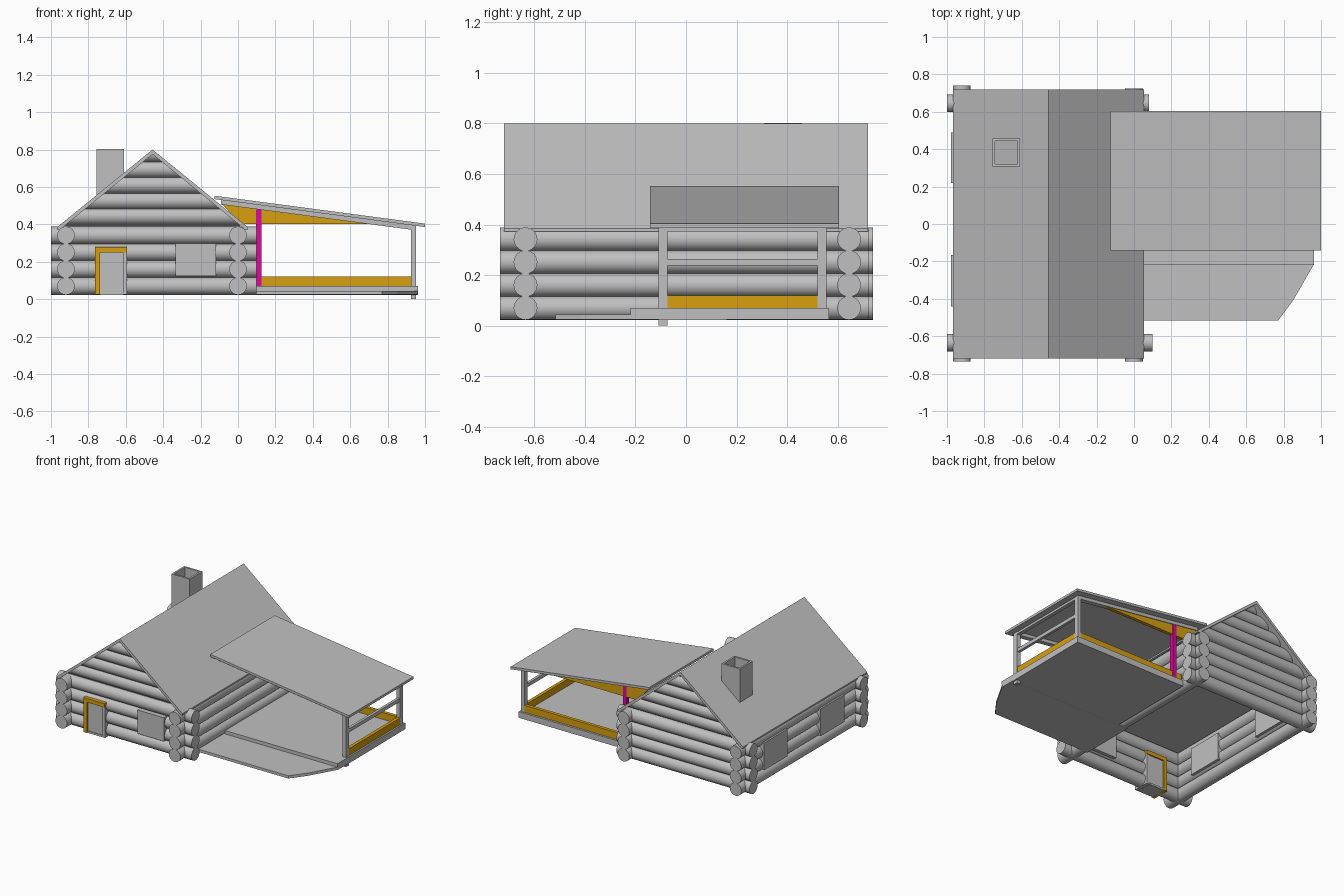
import bpy, bmesh, math
from mathutils import Vector, Matrix

if "Cube" in bpy.data.objects:
    bpy.data.objects.remove(bpy.data.objects["Cube"])


def material(name, rgb):
    m = bpy.data.materials.new(name)
    m.diffuse_color = (*rgb, 1)
    m.use_nodes = True
    m.node_tree.nodes["Principled BSDF"].inputs["Base Color"].default_value = m.diffuse_color
    return m


GREY = material("grey", (0.527, 0.527, 0.527))
OCHRE = material("ochre", (0.68, 0.35, 0.005))
PINK = material("magenta", (0.72, 0.003, 0.34))


def finish(name, bm, mat, smooth=False):
    bmesh.ops.recalc_face_normals(bm, faces=bm.faces)
    me = bpy.data.meshes.new(name)
    bm.to_mesh(me)
    bm.free()
    me.materials.append(mat)
    ob = bpy.data.objects.new(name, me)
    bpy.context.collection.objects.link(ob)
    if smooth:
        bpy.ops.object.select_all(action='DESELECT')
        ob.select_set(True)
        bpy.context.view_layer.objects.active = ob
        bpy.ops.object.shade_smooth_by_angle(angle=math.radians(35))
    return ob


def prism(name, pts, axis, a, b, mat=GREY):
    """Extrude a 2D outline along an axis from a to b."""
    place = {'x': lambda p, t: (t, p[0], p[1]),
             'y': lambda p, t: (p[0], t, p[1]),
             'z': lambda p, t: (p[0], p[1], t)}[axis]
    bm = bmesh.new()
    lo = [bm.verts.new(place(p, a)) for p in pts]
    hi = [bm.verts.new(place(p, b)) for p in pts]
    bm.faces.new(lo)
    bm.faces.new(hi)
    n = len(pts)
    for i in range(n):
        j = (i + 1) % n
        bm.faces.new((lo[i], lo[j], hi[j], hi[i]))
    return finish(name, bm, mat)


def box(name, x, y, z, mat=GREY):
    return prism(name, [(x[0], y[0]), (x[1], y[0]), (x[1], y[1]), (x[0], y[1])], 'z', *z, mat)


def log(name, axis, a, b, side, z, r=0.047, cuts=()):
    """Round log along x or y, optionally trimmed by planes."""
    bm = bmesh.new()
    mid = (a + b) / 2
    if axis == 'x':
        m = Matrix.Translation((mid, side, z)) @ Matrix.Rotation(math.pi / 2, 4, 'Y')
    else:
        m = Matrix.Translation((side, mid, z)) @ Matrix.Rotation(math.pi / 2, 4, 'X')
    bmesh.ops.create_cone(bm, cap_ends=True, segments=24, radius1=r, radius2=r,
                          depth=b - a, matrix=m)
    for co, no in cuts:
        bmesh.ops.bisect_plane(bm, geom=bm.verts[:] + bm.edges[:] + bm.faces[:],
                               plane_co=co, plane_no=no, clear_outer=True)
        edges = [e for e in bm.edges if e.is_boundary]
        if edges:
            bmesh.ops.holes_fill(bm, edges=edges)
    return finish(name, bm, GREY, smooth=True)


# Main roof measurements
RX, RZ, EZ, HALF = -0.457, 0.80, 0.385, 0.51
SLOPE = (RZ - EZ) / HALF
T = 0.025
L, R = RX - HALF, RX + HALF

# Log walls, crossing at the corners
for i in range(4):
    z = 0.07 + i * 0.0905
    log("front_wall_log", 'x', -1.0, 0.10, -0.635, z)
    log("back_wall_log", 'x', -1.0, 0.08, 0.645, z)
    log("left_wall_log", 'y', -0.735, 0.74, -0.92, z)
    log("right_wall_log", 'y', -0.735, 0.725, 0.0, z)

# Gable logs trimmed to the roof slope
ridge = (RX, 0, RZ - T)
cuts = [(ridge, Vector((s * SLOPE, 0, 1)).normalized()) for s in (-1, 1)]
for name, y in (("front_gable_log", -0.635), ("back_gable_log", 0.645)):
    for i in range(5):
        log(name, 'x', L, R, y, 0.44 + i * 0.084, 0.045, cuts)

# Main roof and ceiling
prism("main_roof", [(L, EZ), (RX, RZ), (R, EZ), (R, EZ - 0.012), (R - 0.016, EZ - 0.012),
                    (RX, RZ - T), (L + 0.016, EZ - 0.012), (L, EZ - 0.012)], 'y', -0.72, 0.72)
box("ceiling", (-0.93, 0.01), (-0.64, 0.64), (0.385, 0.395))

# Hollow chimney
cx, cy, w = (-0.757, -0.609), (0.308, 0.458), 0.014
for x in ((cx[0], cx[0] + w), (cx[1] - w, cx[1])):
    box("chimney_side", x, cy, (0.5, 0.802))
for y in ((cy[0], cy[0] + w), (cy[1] - w, cy[1])):
    box("chimney_end", (cx[0] + w, cx[1] - w), y, (0.5, 0.802))

# Window panels
box("front_window", (-0.333, -0.118), (-0.69, -0.58), (0.125, 0.298))
for y in ((-0.44, -0.165), (0.22, 0.49)):
    box("left_window", (-0.978, -0.865), y, (0.13, 0.33))

# Door with frame and sill
box("door_panel", (-0.737, -0.615), (-0.686, -0.58), (0.03, 0.25))
box("door_right_jamb", (-0.615, -0.593), (-0.695, -0.575), (0.025, 0.25))
box("door_left_jamb", (-0.765, -0.737), (-0.70, -0.57), (0.025, 0.25), OCHRE)
box("door_lintel", (-0.765, -0.593), (-0.70, -0.57), (0.25, 0.278), OCHRE)
box("door_sill", (-0.737, -0.615), (-0.69, -0.57), (0.022, 0.036))

# Porch deck with sloped front lip, and lower patio
prism("porch_deck", [(-0.22, 0.07), (0.565, 0.07), (0.565, 0.025), (-0.10, 0.022), (-0.22, 0.045)],
      'x', 0.05, 0.962)
prism("patio", [(-0.03, -0.10), (-0.03, -0.517), (0.77, -0.517), (0.85, -0.41),
                (0.962, -0.215), (0.962, -0.10)], 'z', 0.024, 0.044)


# Sloped porch roof and rafters
def top(x):
    return 0.553 - (x + 0.125) * 0.1325


def sloped(name, x0, x1, drop0, drop1, y0, y1):
    prism(name, [(x0, top(x0) - drop0), (x1, top(x1) - drop0),
                 (x1, top(x1) - drop1), (x0, top(x0) - drop1)], 'y', y0, y1)


sloped("porch_roof", -0.125, 1.0, 0, 0.018, -0.143, 0.605)
for y in (-0.108, 0.52):
    sloped("porch_rafter", -0.09, 0.95, 0.018, 0.042, y, y + 0.035)

# Posts and end railing
box("front_post", (0.924, 0.952), (-0.108, -0.073), (0.0, 0.39))
box("back_post", (0.924, 0.952), (0.52, 0.555), (0.03, 0.39))
box("middle_rail", (0.928, 0.948), (-0.073, 0.52), (0.238, 0.264))
box("top_rail", (0.924, 0.952), (-0.073, 0.52), (0.372, 0.388))
box("wall_post", (0.096, 0.126), (0.522, 0.552), (0.07, 0.48), PINK)

# Ochre kick boards and back gable infill
box("back_kick_board", (0.05, 0.926), (0.525, 0.55), (0.07, 0.12), OCHRE)
box("end_kick_board", (0.926, 0.95), (-0.073, 0.52), (0.07, 0.12), OCHRE)
x_end = -0.125 + (0.553 - 0.042 - 0.402) / 0.1325
prism("porch_gable_panel", [(-0.085, top(-0.085) - 0.042), (x_end, 0.402), (0.02, 0.402)],
      'y', 0.525, 0.55, OCHRE)
